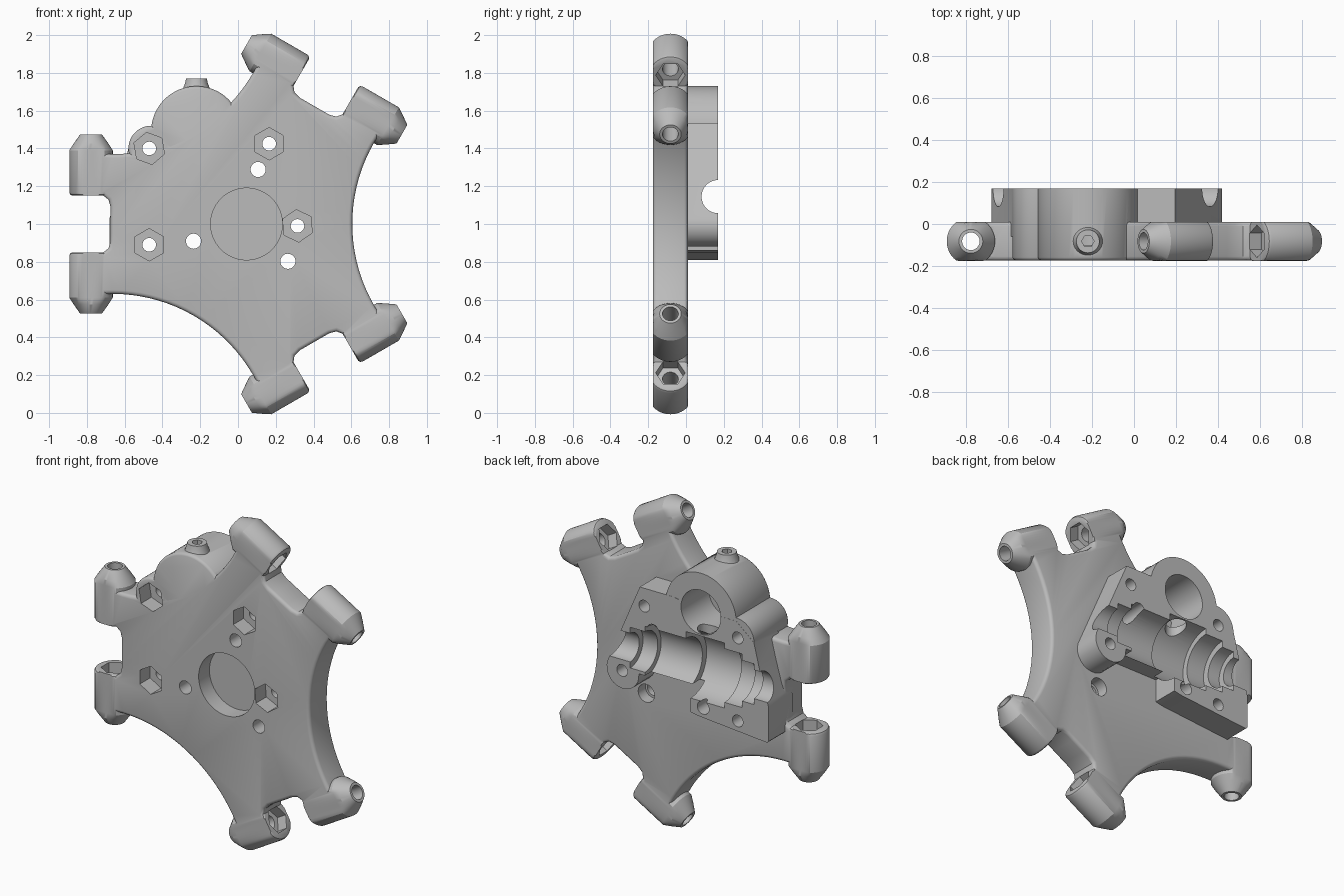
import bpy, bmesh
from math import sin, cos, pi, radians
from mathutils import Vector

cube = bpy.data.objects.get("Cube")
if cube:
    bpy.data.objects.remove(cube)

grey = bpy.data.materials.new("plain grey")
grey.use_nodes = True
grey.diffuse_color = (0.5, 0.5, 0.5, 1)
grey.node_tree.nodes["Principled BSDF"].inputs["Base Color"].default_value = (0.5, 0.5, 0.5, 1)

FRONT, BACK, RIM = -0.175, 0.01, 0.17   # plate faces and housing face
MID = (FRONT + BACK) / 2
HUB = Vector((0.045, MID, 1.0))
Y = Vector((0, 1, 0))


def solid(name, rings):
    """Closed solid through equal-length rings of points."""
    bm = bmesh.new()
    loops = [[bm.verts.new(p) for p in ring] for ring in rings]
    for a, b in zip(loops, loops[1:]):
        for i in range(len(a)):
            j = (i + 1) % len(a)
            bm.faces.new((a[i], a[j], b[j], b[i]))
    bm.faces.new(loops[0][::-1])
    bm.faces.new(loops[-1])
    bmesh.ops.recalc_face_normals(bm, faces=bm.faces)
    mesh = bpy.data.meshes.new(name)
    bm.to_mesh(mesh)
    bm.free()
    mesh.materials.append(grey)
    obj = bpy.data.objects.new(name, mesh)
    bpy.context.collection.objects.link(obj)
    return obj


def prism(name, outline, y0, y1):
    return solid(name, [[Vector((x, y, z)) for x, z in outline] for y in (y0, y1)])


def turned(name, start, axis, steps, n=40, spin=0.0, flat=None):
    """Round solid along an axis; steps are (distance, radius); flat limits y depth."""
    axis = axis.normalized()
    side = Y.cross(axis) if abs(axis.y) < 0.9 else Vector((1, 0, 0))
    other = axis.cross(side)
    rings = []
    for d, r in steps:
        ring = []
        for i in range(n):
            a = spin + 2 * pi * i / n
            s, t = r * cos(a), r * sin(a)
            if flat:
                t = max(-flat, min(flat, t))
            ring.append(start + axis * d + side * s + other * t)
        rings.append(ring)
    return solid(name, rings)


def apply(obj, mod):
    bpy.ops.object.select_all(action='DESELECT')
    bpy.context.view_layer.objects.active = obj
    obj.select_set(True)
    bpy.ops.object.modifier_apply(modifier=mod.name)


def combine(target, tool, how):
    mod = target.modifiers.new("combine", 'BOOLEAN')
    mod.operation, mod.solver, mod.object = how, 'EXACT', tool
    apply(target, mod)
    bpy.data.objects.remove(tool)


def add(tool):
    combine(body, tool, 'UNION')


def cut(tool):
    combine(body, tool, 'DIFFERENCE')


def bore(x, z, r, y0, y1, n=32, spin=0.0):
    cut(turned("bore", Vector((x, y0, z)), Y, [(0, r), (y1 - y0, r)], n, spin))


# Plate outline: three lug sectors joined by three concave arcs
half = [(0.72, 0.045), (0.72, 0.09), (0.73, 0.128), (0.76, 0.152), (0.82, 0.155), (0.82, 0.37)]
sector = [(u, -v) for u, v in reversed(half)] + half
outline = []
for deg in (60, 180, 300):
    t = radians(deg)
    for u, v in sector:
        outline.append((HUB.x + u * cos(t) - v * sin(t), HUB.z + u * sin(t) + v * cos(t)))
    c = t + pi / 3
    for i in range(19):
        a = t - pi / 2 - pi / 3 * i / 18
        outline.append((HUB.x + 1.42 * cos(c) + 0.86 * cos(a), HUB.z + 1.42 * sin(c) + 0.86 * sin(a)))
body = prism("effector_plate", outline, FRONT, BACK)
bevel = body.modifiers.new("soft_edges", 'BEVEL')
bevel.width, bevel.segments, bevel.angle_limit = 0.02, 3, radians(45)
apply(body, bevel)

# Rod lugs with cone tips, rod holes and nut traps
lugs = []
for deg in (60, 180, 300):
    t = radians(deg)
    out, side = Vector((cos(t), 0, sin(t))), Vector((-sin(t), 0, cos(t)))
    lugs += [(HUB + out * 0.823, side * s) for s in (1, -1)]
for pos, axis in lugs:
    add(turned("lug", pos, axis, [(0.15, 0.1), (0.155, 0.109), (0.167, 0.115), (0.39, 0.115),
                                  (0.425, 0.0925), (0.475, 0.057)], 48, flat=0.0932))
for pos, axis in lugs:
    cut(turned("rod_hole", pos, axis, [(0.1, 0.042), (0.6, 0.042)], 24))
    cut(turned("nut_trap", pos, axis, [(0.1, 0.078), (0.215, 0.078)], 6, pi / 6))

# Gearbox housing on the back
lobe = [(0.31 + 0.11 * cos(radians(a)), 0.99 + 0.11 * sin(radians(a))) for a in range(20, -161, -15)]
housing = [(-0.03, 1.535), (0.195, 1.535)] + lobe + [
    (0.2, 1.0), (-0.15, 1.0), (-0.15, 0.86), (-0.2, 0.85), (-0.67, 0.81), (-0.68, 0.82),
    (-0.68, 1.03), (-0.62, 1.24), (-0.58, 1.4), (-0.46, 1.5), (-0.25, 1.5)]
add(prism("housing", housing, -0.06, RIM))
for x, z, r in ((-0.22, 1.49, 0.24), (-0.46, 1.4, 0.12)):
    add(turned("boss", Vector((x, FRONT + 0.001, z)), Y,
               [(0, r - 0.015), (0.005, r - 0.006), (0.015, r), (RIM - FRONT - 0.002, r)], 64))
add(turned("set_screw_nub", Vector((-0.22, MID, 1.65)), Vector((0, 0, 1)),
           [(0, 0.09), (0.07, 0.07), (0.095, 0.06), (0.12, 0.055)], 32))
cut(turned("set_screw_hole", Vector((-0.22, MID, 1.55)), Vector((0, 0, 1)), [(0, 0.03), (0.3, 0.03)], 6))

# Shaft channel with bearing seats and gear pocket, stepped along x
for x0, x1, r in ((-0.8, 0.5, 0.088), (0.15, 0.26, 0.125), (-0.2, 0.16, 0.158),
                  (-0.38, -0.12, 0.2), (-0.5, -0.37, 0.165), (-0.58, -0.49, 0.125)):
    cut(turned("channel", Vector((x0, RIM + 0.0005, 1.145)), Vector((1, 0, 0)),
               [(0, r), (x1 - x0, r)], 48, 0.03))

# Feed bore, its passage to the gear pocket, and the round recess in the front
bore(-0.22, 1.49, 0.135, -0.1, 0.3, 48)
cut(turned("passage", Vector((-0.22, 0.1, 1.2)), Vector((0, 0, 1)), [(0, 0.06), (0.25, 0.06)], 24))
bore(HUB.x, HUB.z, 0.19, -0.3, -0.07, 64)

# Motor screw holes
for deg in (78, 198, 318):
    a = radians(deg)
    bore(HUB.x + 0.295 * cos(a), HUB.z + 0.295 * sin(a), 0.04, -0.3, 0.3)
bore(0.263, 0.803, 0.055, -0.06, 0.1)

# Clamp screws with hexagonal nut traps in the front
for x, z, spin in ((-0.47, 1.4, 20), (0.165, 1.425, 30), (0.315, 0.99, 25), (-0.47, 0.89, 30)):
    bore(x, z, 0.036, -0.3, 0.3, 24)
    bore(x, z, 0.086, -0.3, -0.075, 6, radians(spin))

bpy.ops.object.select_all(action='DESELECT')
bpy.context.view_layer.objects.active = body
body.select_set(True)
bpy.ops.object.shade_smooth_by_angle(angle=radians(32))
